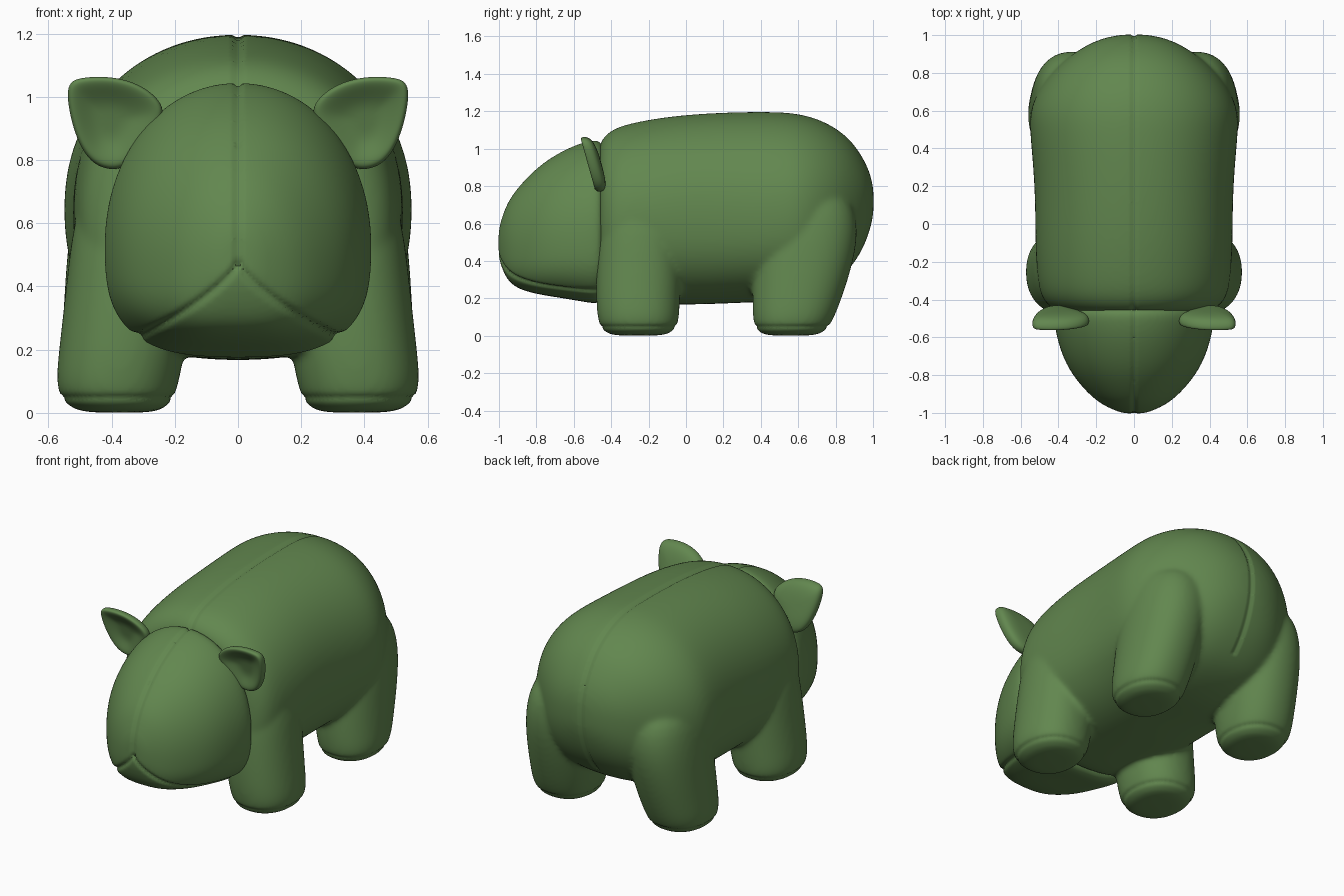
import bpy, bmesh, math
from mathutils import Vector

if "Cube" in bpy.data.objects:
    bpy.data.objects.remove(bpy.data.objects["Cube"])

green = bpy.data.materials.new("plush green")
green.diffuse_color = (0.122, 0.242, 0.078, 1)
green.use_nodes = True
green.node_tree.nodes["Principled BSDF"].inputs["Base Color"].default_value = green.diffuse_color


def spow(v, n):
    return math.copysign(abs(v) ** (2 / n), v)


def loft(name, rings):
    """Skin a list of equal-length point rings and close both ends."""
    bm = bmesh.new()
    vs = [[bm.verts.new(p) for p in r] for r in rings]
    n = len(vs[0])
    for a, b in zip(vs, vs[1:]):
        for i in range(n):
            bm.faces.new((a[i], a[(i + 1) % n], b[(i + 1) % n], b[i]))
    bm.faces.new(vs[0])
    bm.faces.new(vs[-1])
    bmesh.ops.recalc_face_normals(bm, faces=bm.faces)
    me = bpy.data.meshes.new(name)
    bm.to_mesh(me)
    bm.free()
    ob = bpy.data.objects.new(name, me)
    bpy.context.collection.objects.link(ob)
    me.materials.append(green)
    return ob


def modify(ob, kind, **props):
    bpy.ops.object.select_all(action='DESELECT')
    ob.select_set(True)
    bpy.context.view_layer.objects.active = ob
    m = ob.modifiers.new(kind, kind)
    for k, v in props.items():
        setattr(m, k, v)
    bpy.ops.object.modifier_apply(modifier=m.name)


def section(y, w, bot, top, mid, n_up, n_low, count=32):
    """Cross-section in the xz plane with separate upper and lower roundness."""
    pts = []
    for i in range(count):
        a = 2 * math.pi * i / count
        c, s = math.cos(a), math.sin(a)
        n = n_up if s >= 0 else n_low
        h = top - mid if s >= 0 else mid - bot
        pts.append((w * spow(c, n), y, mid + h * spow(s, n)))
    return pts


def oval(z, x0, x1, y0, y1, count=24):
    """Horizontal leg ring between the given limits."""
    return [((x0 + x1) / 2 + (x1 - x0) / 2 * spow(math.cos(a), 2.2),
             (y0 + y1) / 2 + (y1 - y0) / 2 * spow(math.sin(a), 2.2), z)
            for a in (2 * math.pi * i / count for i in range(count))]


def seam(ob, dist, depth=0.012, width=0.009):
    """Press a stitched groove where dist(co) is near zero."""
    moves = [(v, v.normal.copy() * depth * math.exp(-(dist(v.co) / width) ** 2))
             for v in ob.data.vertices]
    for v, d in moves:
        v.co -= d


def finish(ob):
    bpy.ops.object.select_all(action='DESELECT')
    ob.select_set(True)
    bpy.context.view_layer.objects.active = ob
    bpy.ops.object.shade_smooth_by_angle(angle=math.radians(50))


# Torso: y, half width, bottom, top, height of widest point
torso = [(-.475, .34, .24, .98, .58), (-.455, .43, .19, 1.05, .58), (-.40, .49, .17, 1.105, .6),
         (-.3, .515, .165, 1.14, .62), (-.1, .525, .165, 1.175, .64), (.1, .525, .165, 1.192, .65),
         (.3, .535, .175, 1.2, .65), (.5, .555, .18, 1.2, .65), (.6, .552, .2, 1.19, .65),
         (.7, .515, .23, 1.165, .66), (.8, .445, .28, 1.115, .68), (.88, .355, .36, 1.05, .7),
         (.94, .265, .45, .965, .71), (.98, .18, .55, .885, .72), (1.005, .07, .65, .79, .72)]
body = loft("body", [section(y, w, b, t, m, 2.1, 2.5) for y, w, b, t, m in torso])
modify(body, 'SUBSURF', levels=2)

# Legs: z, inner x, outer x, front y, back y
front = [(.0, .29, .46, -.36, -.15), (.008, .235, .52, -.42, -.09), (.045, .2, .565, -.462, -.045),
         (.1, .185, .578, -.475, -.035), (.2, .165, .568, -.484, -.03), (.4, .15, .545, -.48, -.02),
         (.6, .15, .525, -.46, -.02), (.8, .2, .46, -.40, -.08)]
rear = [(.0, .29, .46, .46, .66), (.008, .235, .51, .40, .72), (.045, .2, .553, .365, .765),
        (.1, .185, .565, .355, .795), (.2, .165, .56, .352, .835), (.4, .14, .55, .36, .9),
        (.6, .12, .535, .38, .93), (.8, .15, .48, .42, .86)]
parts = []
for rows in (front, rear):
    for s in (1, -1):
        leg = loft("leg", [[(s * x, y, z) for x, y, z in oval(*r)] for r in rows])
        modify(leg, 'SUBSURF', levels=2)
        parts.append(leg)

# Fuse legs into the torso and soften the joins
bpy.ops.object.select_all(action='DESELECT')
for o in parts + [body]:
    o.select_set(True)
bpy.context.view_layer.objects.active = body
bpy.ops.object.join()
body.name = "body_and_legs"
modify(body, 'REMESH', mode='VOXEL', voxel_size=0.0125)
modify(body, 'SMOOTH', factor=0.5, iterations=14)
seam(body, lambda c: c.x if c.z > .33 else 1)            # back seam
seam(body, lambda c: c.z - .048, depth=0.006)            # sole seams
finish(body)

# Head: y, half width, bottom, top, height of widest point
skull = [(-1.004, .05, .43, .56, .49), (-.988, .1, .37, .625, .48), (-.955, .172, .295, .715, .47),
         (-.9, .242, .25, .795, .47), (-.8, .328, .222, .9, .49), (-.7, .38, .206, .97, .51),
         (-.6, .41, .19, 1.02, .52), (-.52, .425, .175, 1.045, .53), (-.46, .425, .17, 1.052, .53),
         (-.43, .38, .22, 1.0, .53)]
head = loft("head", [section(y, w, b, t, m, 2.05, 2.9) for y, w, b, t, m in skull])
modify(head, 'SUBSURF', levels=3)
modify(head, 'REMESH', mode='VOXEL', voxel_size=0.011)
modify(head, 'SMOOTH', factor=0.5, iterations=4)


def mouth(x):
    return .48 - .24 * min(1, abs(x) / .31) ** .7


seam(head, lambda c: c.x if c.z > mouth(c.x) else 1)     # brow to nose seam
seam(head, lambda c: (c.z - mouth(c.x)) * .65)           # chin panel seam
finish(head)

# Ears: rounded outline, dished in front and domed behind
outline = [(.22, .965), (.29, 1.035), (.39, 1.068), (.5, 1.065), (.548, 1.045), (.535, .94),
           (.505, .845), (.455, .775), (.37, .76), (.32, .81), (.255, .9)]
layers = [(.12, .0), (.42, -.002), (.78, -.03), (.95, -.032), (1.0, -.008), (.94, .022),
          (.7, .038), (.3, .044)]
for s, side in ((1, "right"), (-1, "left")):
    rings = []
    for k, off in layers:
        ring = []
        for x, z in outline:
            px, pz = .405 + (x - .405) * k, .925 + (z - .925) * k
            ring.append((s * px, -.497 - (pz - .925) * .28 + off, pz))
        rings.append(ring)
    ear = loft(side + "_ear", rings)
    modify(ear, 'SUBSURF', levels=3)
    finish(ear)
